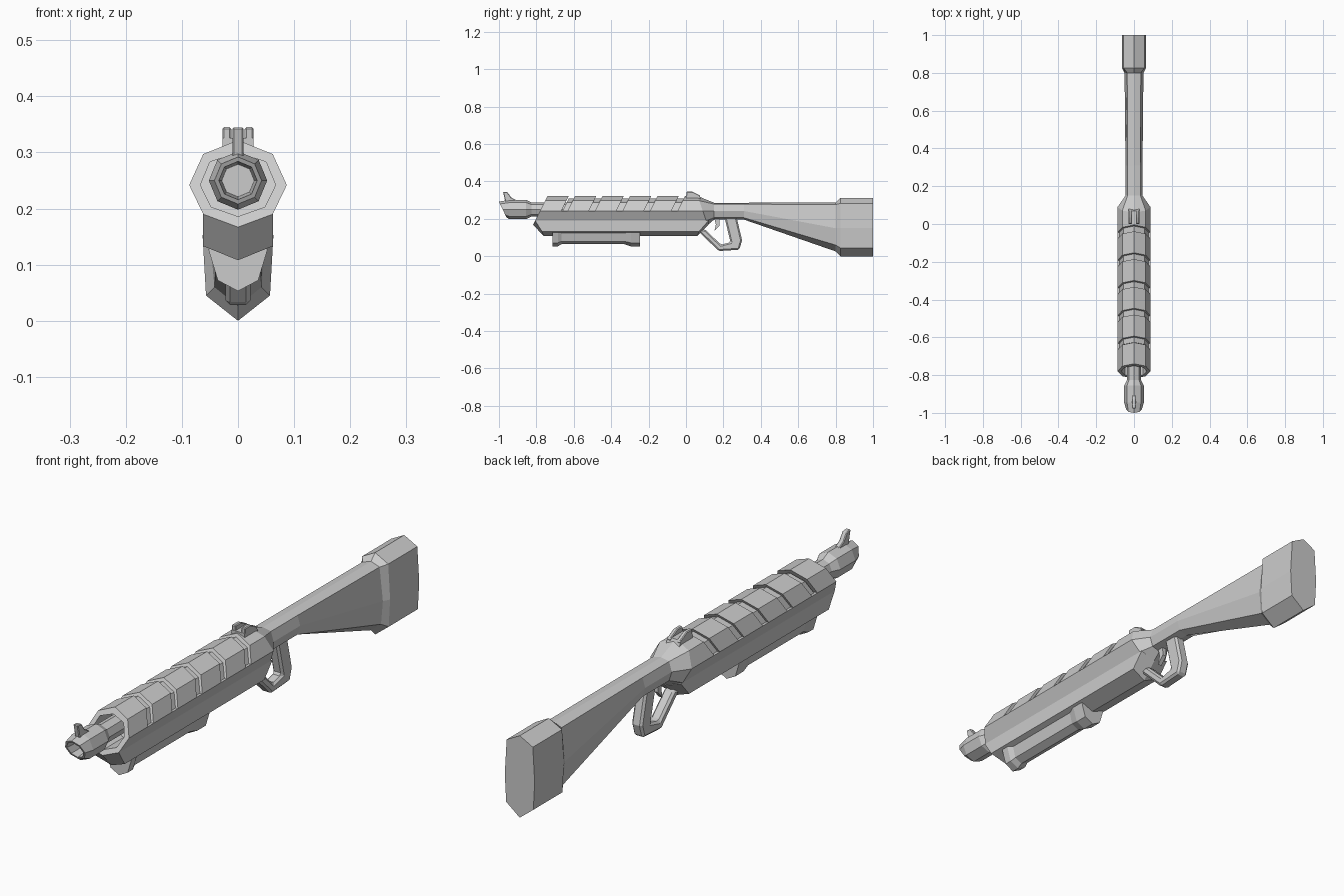
import bpy, bmesh, math

if "Cube" in bpy.data.objects:
    bpy.data.objects.remove(bpy.data.objects["Cube"])


def make_object(name, verts, faces, bevel=0):
    bm = bmesh.new()
    vs = [bm.verts.new(v) for v in verts]
    for f in faces:
        bm.faces.new([vs[i] for i in f])
    bmesh.ops.recalc_face_normals(bm, faces=bm.faces)
    me = bpy.data.meshes.new(name)
    bm.to_mesh(me)
    bm.free()
    ob = bpy.data.objects.new(name, me)
    bpy.context.collection.objects.link(ob)
    if bevel:
        mod = ob.modifiers.new("chamfer", 'BEVEL')
        mod.width, mod.segments = bevel, 1
    return ob


def bridge(rings, n):
    """Quads between successive rings of n points."""
    return [(r * n + i, r * n + (i + 1) % n, (r + 1) * n + (i + 1) % n, (r + 1) * n + i)
            for r in range(rings - 1) for i in range(n)]


def loft(name, halves):
    """Loft right-hand half sections (first and last point on x=0), mirrored in x."""
    verts = []
    for h in halves:
        verts += h + [(-x, y, z) for x, y, z in reversed(h[1:-1])]
    m = len(halves[0])
    n = 2 * m - 2
    faces = bridge(len(halves), n)
    for base in (0, n * (len(halves) - 1)):
        faces.append([base + i for i in range(m)])
        faces.append([base + i % n for i in range(m - 1, n + 1)])
    return make_object(name, verts, faces)


def prism(name, outline, x0, x1, bevel=0):
    """Extrude a (y, z) side outline from x0 to x1."""
    n = len(outline)
    verts = [(x, y, z) for x in (x0, x1) for y, z in outline]
    faces = bridge(2, n) + [list(range(n)), list(range(n, 2 * n))]
    return make_object(name, verts, faces, bevel)


def at(section, y, slope=0.0, ref=0.242):
    """Place an (x, z) section at y, leaning by slope around height ref."""
    return [(x, y + slope * (z - ref), z) for x, z in section]


LEAN = 0.5

# Jacket: lower half shell, keel and inner core
shell = [(0, .167), (.062, .19), (.087, .242), (.067, .242), (.048, .203), (0, .186)]
loft("lower_jacket", [at(shell, -.78, LEAN), at(shell, .09, -.35)])
keel = [(0, .167), (.062, .19), (.062, .133), (0, .108)]
loft("keel", [
    [(x, y, z) for (x, z), y in zip(keel, (-.817, -.806, -.77, -.76))],
    [(x, y, z) for (x, z), y in zip(keel, (.12, .12, .07, .06))]])
core = [(0, .31), (.055, .288), (.077, .242), (.055, .197), (0, .175)]
loft("jacket_core", [at(core, -.66, LEAN), at(core, .07)])

# Upper jacket: six leaning segments separated by slots
arc = [(0, .322), (.062, .297), (.087, .242), (.067, .242), (.05, .283), (0, .3)]
slots = [-.65 + .147 * k for k in range(5)]
starts = [-.78] + [s + .017 for s in slots]
ends = [s - .017 for s in slots] + [.09]
for k, (a, b) in enumerate(zip(starts, ends)):
    loft(f"jacket_segment_{k + 1}",
         [at(arc, a, LEAN), at(arc, b, LEAN if k < 5 else -.35)])

# Stock: jacket rear, neck, flare and butt in one loft
jacket_end = [(0, .322), (.062, .297), (.087, .242), (.062, .19), (0, .167)]
neck = [(0, .286), (.034, .279), (.045, .242), (.034, .206), (0, .196)]
flare = [(0, .288), (.036, .276), (.05, .15), (.042, .06), (0, .026)]
butt = [(0, .312), (.055, .283), (.063, .15), (.057, .045), (0, 0)]
loft("stock", [at(jacket_end, .09, -.35), at(neck, .15), at(neck, .31),
               at(flare, .80), at(butt, .825), at(butt, 1)])

# Barrel with hollow muzzle, eight sided, front rim raked back
verts = []
profile = [(-.60, .037), (-.825, .037), (-.855, .052), (-.945, .052),
           (-.98, .042), (-.98, .034), (-.90, .029)]
for i, (y, r) in enumerate(profile):
    for k in range(8):
        a = math.tau * k / 8
        z = .25 + r * math.cos(a)
        rake = -.48 * (z - .25) if i in (4, 5) else 0
        verts.append((r * math.sin(a), max(-1, y + rake), z))
last = 8 * (len(profile) - 1)
make_object("barrel", verts, bridge(len(profile), 8) +
            [list(range(8)), list(range(last, last + 8))])

# Sights
prism("front_sight", [(-.965, .285), (-.978, .345), (-.955, .343), (-.935, .315),
                      (-.90, .295), (-.90, .285)], -.01, .01, .003)
prism("rear_sight_base", [(0, .305), (0, .326), (.07, .326), (.08, .305)], -.028, .028)
for side, x in (("left", -.028), ("right", .012)):
    prism(f"rear_sight_{side}", [(.002, .315), (.002, .345), (.035, .345),
                                 (.075, .325), (.075, .315)], x, x + .016, .003)

# Rail under the jacket with a raised foot at each end
foot = [(0, .128), (.053, .128), (.036, .072), (0, .053)]
rail = [(0, .128), (.042, .128), (.03, .08), (0, .065)]
loft("under_rail", [at(foot, -.715), at(foot, -.685), at(rail, -.665),
                    at(rail, -.33), at(foot, -.295), at(foot, -.245)])

# Guard loop and trigger
prism("trigger_guard", [(.06, .14), (.175, .028), (.285, .035), (.30, .085), (.27, .212),
                        (.205, .212), (.238, .075), (.187, .062), (.10, .145)],
      -.022, .022, .008)
prism("trigger", [(.15, .21), (.178, .21), (.18, .165), (.152, .135), (.16, .17)],
      -.008, .008)
